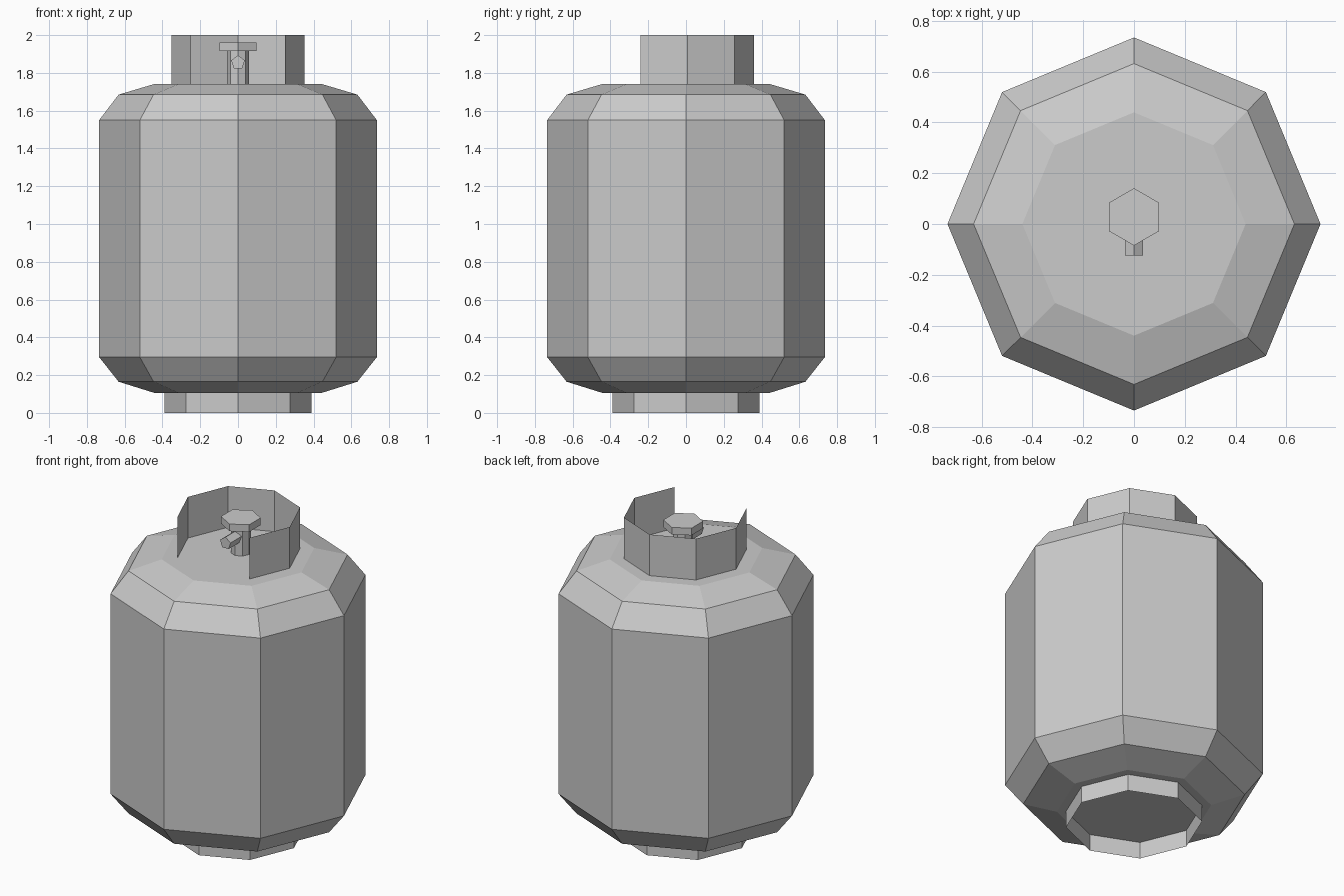
import bpy, bmesh
from math import cos, sin, pi

if "Cube" in bpy.data.objects:
    bpy.data.objects.remove(bpy.data.objects["Cube"])


def make(name, rings, sides=8, start=0.0, steps=None, cap=True, place=lambda x, y, h: (x, y, h)):
    """Loft rings of (radius, height); steps < sides leaves the wall open."""
    bm = bmesh.new()
    closed = steps is None
    count = sides if closed else steps + 1
    loops = []
    for r, h in rings:
        angles = [start + 2 * pi * i / sides for i in range(count)]
        loops.append([bm.verts.new(place(r * cos(a), r * sin(a), h)) for a in angles])
    for low, high in zip(loops, loops[1:]):
        for i in range(count if closed else count - 1):
            j = (i + 1) % count
            bm.faces.new((low[i], low[j], high[j], high[i]))
    if cap:
        bm.faces.new(loops[0][::-1])
        bm.faces.new(loops[-1])
        bmesh.ops.recalc_face_normals(bm, faces=bm.faces)
    mesh = bpy.data.meshes.new(name)
    bm.to_mesh(mesh)
    bm.free()
    obj = bpy.data.objects.new(name, mesh)
    bpy.context.collection.objects.link(obj)
    return obj


# Tank body with stepped shoulders
make("tank_body", [(0.44, 0.105), (0.632, 0.165), (0.735, 0.295),
                   (0.735, 1.55), (0.632, 1.685), (0.44, 1.742)])

# Thin open foot ring
make("foot_ring", [(0.388, 0.0), (0.388, 0.105)], cap=False)

# Thin collar guard, open at the front
collar = make("collar_guard", [(0.353, 1.742), (0.353, 2.0)],
              start=-pi / 4, steps=6, cap=False)
collar.location.y = 0.008

# Valve: stem, hand wheel and forward-facing outlet
VALVE_Y = 0.028
stem = make("valve_stem", [(0.058, 1.742), (0.058, 1.915)])
wheel = make("valve_hand_wheel", [(0.113, 1.915), (0.113, 1.96)], sides=6, start=pi / 2)
stem.location.y = wheel.location.y = VALVE_Y
make("valve_outlet", [(0.038, -VALVE_Y), (0.038, 0.125)], sides=5, start=pi / 2,
     place=lambda x, y, h: (x, -h, 1.855 + y))
